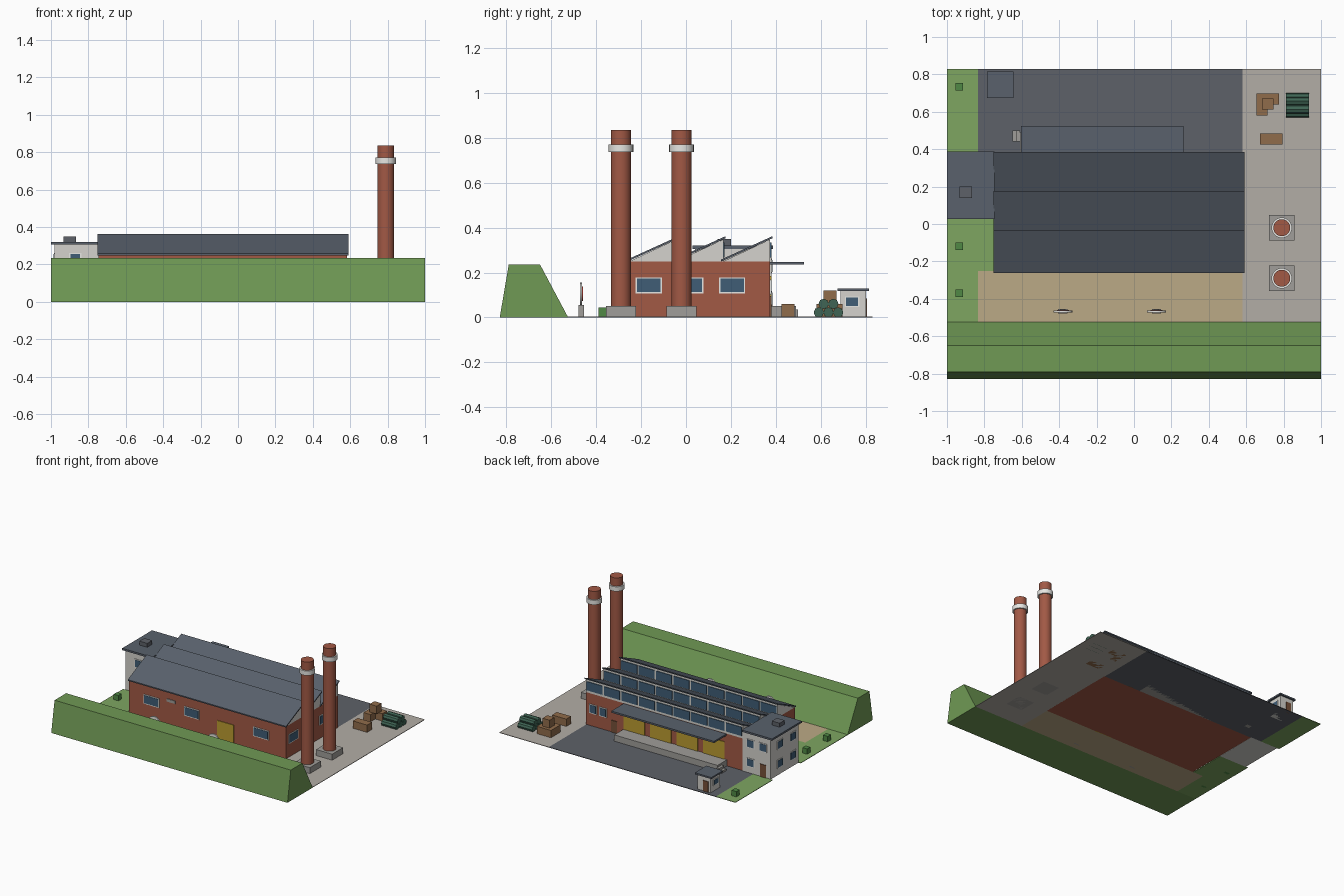
import bpy, math

if "Cube" in bpy.data.objects:
    bpy.data.objects.remove(bpy.data.objects["Cube"])

COLORS = {
    "brick": (0.36, 0.10, 0.06), "roof": (0.10, 0.12, 0.15), "pale": (0.66, 0.65, 0.61),
    "glass": (0.05, 0.11, 0.18), "white": (0.80, 0.80, 0.77), "grass": (0.21, 0.38, 0.12),
    "berm": (0.16, 0.32, 0.09), "asphalt": (0.11, 0.12, 0.14), "paving": (0.45, 0.42, 0.38),
    "sand": (0.50, 0.40, 0.24), "concrete": (0.35, 0.34, 0.32), "yellow": (0.50, 0.33, 0.03),
    "door": (0.18, 0.08, 0.04), "crate": (0.28, 0.15, 0.07), "tube": (0.05, 0.13, 0.09),
    "bush": (0.08, 0.25, 0.06), "red": (0.55, 0.06, 0.04),
}
MATS = {}
for key, rgb in COLORS.items():
    MATS[key] = bpy.data.materials.new(key)
    MATS[key].diffuse_color = (*rgb, 1)


def mesh(name, verts, faces, mat):
    me = bpy.data.meshes.new(name)
    me.from_pydata(verts, [], faces)
    me.materials.append(MATS[mat])
    ob = bpy.data.objects.new(name, me)
    bpy.context.collection.objects.link(ob)
    return ob


def extrude_x(name, profile, x0, x1, mat):
    """Extrude a (y, z) profile, counter-clockwise seen from +x, along x."""
    n = len(profile)
    verts = [(x, y, z) for x in (x0, x1) for y, z in profile]
    faces = [tuple(reversed(range(n))), tuple(range(n, 2 * n))]
    faces += [(i, (i + 1) % n, n + (i + 1) % n, n + i) for i in range(n)]
    return mesh(name, verts, faces, mat)


def box(name, x0, x1, y0, y1, z0, z1, mat):
    return extrude_x(name, [(y0, z0), (y1, z0), (y1, z1), (y0, z1)], x0, x1, mat)


def cyl(name, r, length, loc, mat, axis="z", sides=24):
    rot = {"z": (0, 0, 0), "x": (0, math.pi / 2, 0), "y": (math.pi / 2, 0, 0)}[axis]
    bpy.ops.mesh.primitive_cylinder_add(vertices=sides, radius=r, depth=length,
                                        location=loc, rotation=rot)
    ob = bpy.context.object
    ob.name = name
    ob.data.materials.append(MATS[mat])
    if sides > 8:
        bpy.ops.object.shade_smooth_by_angle()
    return ob


def panel(name, axis, plane, c, z0, z1, w, mat, d=0.005):
    """Thin plate on a wall; axis is the wall normal, c the position along it."""
    if axis == "y":
        return box(name, c - w / 2, c + w / 2, plane - d, plane + d, z0, z1, mat)
    return box(name, plane - d, plane + d, c - w / 2, c + w / 2, z0, z1, mat)


def window(name, axis, plane, c, z, w, h):
    panel(name + "_frame", axis, plane, c, z - h / 2, z + h / 2, w, "white", 0.004)
    panel(name + "_glass", axis, plane, c, z - h / 2 + 0.006, z + h / 2 - 0.006,
          w - 0.012, "glass", 0.006)


# Ground zones
G = 0.004
box("grass_front", -1, -0.835, -0.525, 0.04, 0, G, "grass")
box("grass_side", -0.835, -0.75, -0.25, 0.04, 0, G, "grass")
box("grass_back", -1, -0.835, 0.38, 0.83, 0, G, "grass")
box("asphalt_yard", -0.835, 0.58, 0.375, 0.83, 0, G, "asphalt")
box("paved_yard", 0.58, 1, -0.525, 0.83, 0, G, "paving")
box("sand_range", -0.835, 0.58, -0.525, -0.25, 0, G, "sand")

# Earth berm along the front
extrude_x("earth_berm", [(-0.83, 0), (-0.525, 0), (-0.65, 0.235), (-0.79, 0.235)], -1, 1, "berm")

# Factory hall
X0, X1, Y0, Y1 = -0.745, 0.583, -0.252, 0.375
box("hall_walls", X0, X1, Y0, Y1, 0, 0.25, "brick")

# Saw-tooth roof with north glazing
pitch = (Y1 - Y0) / 3
for i in range(3):
    a, b = Y0 + i * pitch, Y0 + (i + 1) * pitch
    extrude_x("roof_tooth", [(a, 0.25), (b, 0.25), (b, 0.348)], X0, X1, "pale")
    extrude_x("roof_slope", [(a - 0.01, 0.249), (b + 0.01, 0.353), (b + 0.01, 0.362),
                             (a - 0.01, 0.258)], -0.75, 0.59, "roof")
    n = 9
    step = (X1 - X0) / n
    for k in range(n):
        panel("roof_glazing", "y", b, X0 + (k + 0.5) * step, 0.268, 0.335, step - 0.014, "glass")

# Hall windows, doors and vent
for y in (-0.166, 0.02, 0.206):
    window("east_window", "x", X1, y, 0.143, 0.116, 0.072)
window("west_window", "x", X0, -0.13, 0.143, 0.116, 0.072)
for x in (-0.555, -0.215, 0.373):
    window("front_window", "y", Y0, x, 0.143, 0.13, 0.072)
panel("front_gate", "y", Y0, 0.073, 0, 0.145, 0.14, "yellow")
panel("front_vent", "y", Y0, -0.39, 0.175, 0.197, 0.075, "concrete")
for x in (0.44, 0.525):
    window("back_window", "y", Y1, x, 0.135, 0.065, 0.07)
panel("back_door", "y", Y1, 0.345, 0, 0.095, 0.05, "door")

# Loading dock, canopy, steps and dock doors
box("dock", -0.61, 0.265, Y1, 0.49, 0, 0.052, "concrete")
box("dock_canopy", -0.605, 0.265, Y1, 0.525, 0.235, 0.248, "roof")
for i in range(2):
    box("dock_step", -0.65 + 0.02 * i, -0.61, 0.44, 0.5, 0, 0.018 * (i + 1), "concrete")
for i in range(4):
    panel("dock_door", "y", Y1, 0.175 - 0.225 * i, 0.052, 0.185, 0.18, "yellow")

# Office block
box("office_walls", -0.98, -0.746, 0.04, 0.38, 0, 0.306, "pale")
box("office_roof", -1, -0.745, 0.028, 0.388, 0.306, 0.32, "roof")
box("office_roof_unit", -0.933, -0.867, 0.14, 0.2, 0.32, 0.35, "asphalt")
for z in (0.085, 0.23):
    for y in (0.11, 0.265):
        window("office_side_window", "x", -0.98, y, z, 0.07, 0.065)
    window("office_front_window", "y", 0.04, -0.87, z, 0.065, 0.065)
    window("office_back_window", "y", 0.38, -0.815, z, 0.065, 0.065)
window("office_back_window", "y", 0.38, -0.92, 0.23, 0.065, 0.065)
panel("office_door", "y", 0.38, -0.92, 0, 0.1, 0.05, "door")

# Gatehouse
box("gatehouse_walls", -0.77, -0.66, 0.688, 0.802, 0, 0.118, "pale")
box("gatehouse_roof", -0.785, -0.645, 0.675, 0.815, 0.118, 0.13, "roof")
for x in (-0.77, -0.66):
    window("gatehouse_window", "x", x, 0.74, 0.07, 0.065, 0.048)
panel("gatehouse_door", "y", 0.802, -0.73, 0, 0.085, 0.042, "door")

# Chimneys
for y in (-0.29, -0.02):
    box("chimney_base", 0.722, 0.858, y - 0.067, y + 0.067, 0, 0.05, "concrete")
    cyl("chimney_stack", 0.045, 0.785, (0.79, y, 0.4425), "brick")
    cyl("chimney_band", 0.055, 0.035, (0.79, y, 0.754), "white")

# Range targets
for x in (-0.38, 0.12):
    box("target_base", x - 0.025, x + 0.025, -0.478, -0.455, 0, 0.055, "concrete")
    cyl("target_disc", 0.05, 0.01, (x, -0.468, 0.105), "white", "y")
    cyl("target_ring", 0.032, 0.012, (x, -0.466, 0.105), "red", "y")
    cyl("target_centre", 0.015, 0.014, (x, -0.465, 0.105), "white", "y")

# Bushes
for y in (-0.37, -0.12, 0.735):
    box("bush", -0.955, -0.915, y - 0.02, y + 0.02, 0, 0.045, "bush")

# Crates
for x, y, z in ((0.685, 0.668, 0), (0.745, 0.668, 0), (0.685, 0.61, 0),
                (0.715, 0.642, 0.06), (0.705, 0.455, 0), (0.765, 0.455, 0)):
    box("crate", x - 0.03, x + 0.03, y - 0.029, y + 0.029, z, z + 0.06, "crate")

# Stacked tubes
for row, count in enumerate((3, 2)):
    for i in range(count):
        y = 0.635 + (i - (count - 1) / 2) * 0.043
        cyl("stacked_tube", 0.023, 0.123, (0.875, y, 0.0225 + row * 0.038), "tube", "x", 8)

for m in bpy.data.materials:
    if m.users and not m.is_grease_pencil:
        m.use_nodes = True
        m.node_tree.nodes["Principled BSDF"].inputs["Base Color"].default_value = m.diffuse_color
